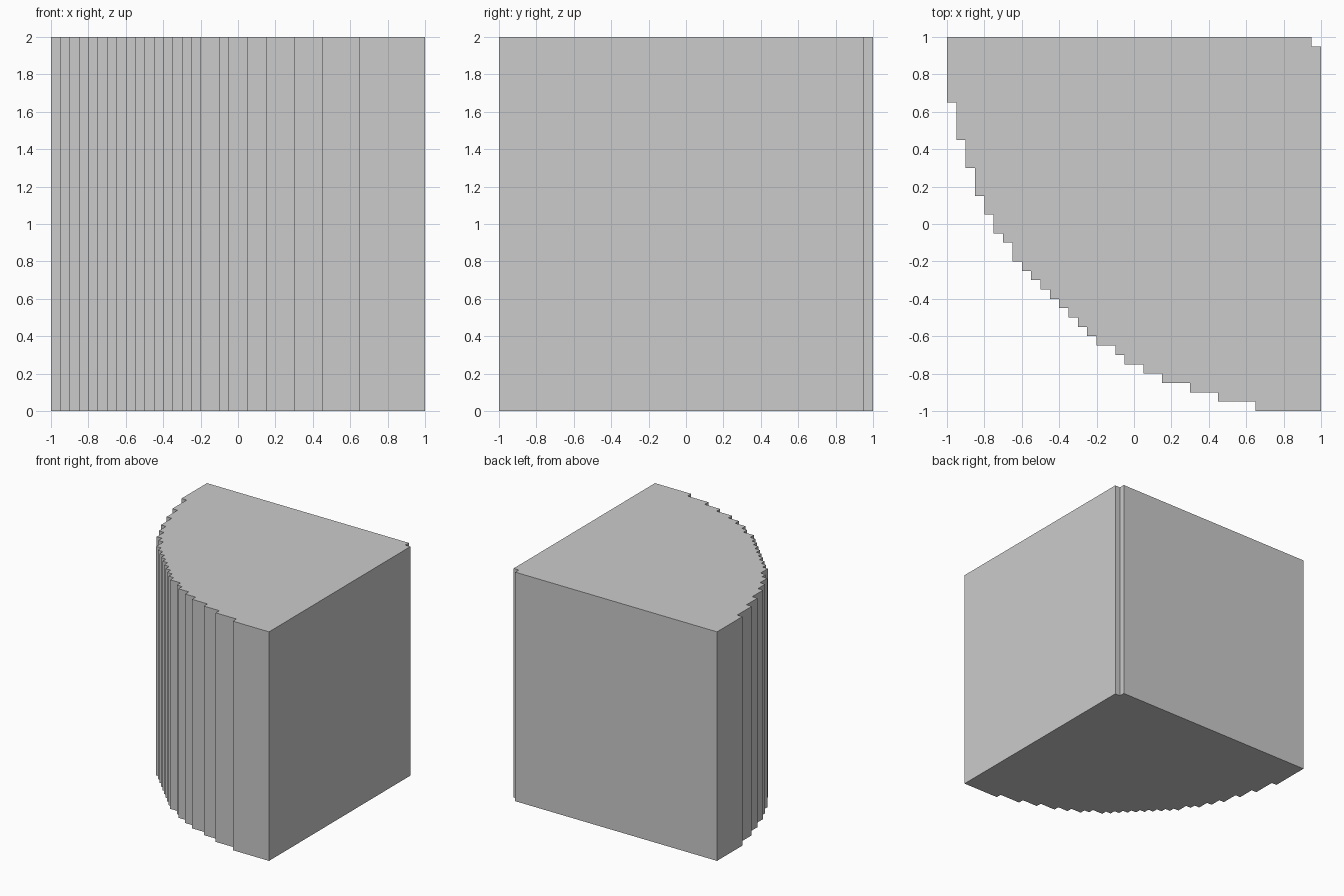
import bpy, bmesh, math

if "Cube" in bpy.data.objects:
    bpy.data.objects.remove(bpy.data.objects["Cube"])

CELL = 0.05      # grid step of the stair-stepped outline
COUNT = 40       # cells per side
RADIUS = 39.5    # quarter-circle radius in cells, centred on the back right corner
HEIGHT = 2.0

# Back right corner with its one-cell notch, then the straight back edge
outline = [(0, 1), (1, 1), (1, 0), (COUNT, 0)]

# Stepped quarter circle, column by column from the left to the right
previous = 0
for i in range(COUNT - 1, -1, -1):
    depth = math.floor(math.sqrt(RADIUS ** 2 - i ** 2)) + 1
    if depth != previous:
        if previous:
            outline.append((i + 1, previous))
        outline.append((i + 1, depth))
        previous = depth
outline.append((0, previous))

# Extrude the outline upwards
bm = bmesh.new()
base = bm.faces.new([bm.verts.new((1 - i * CELL, 1 - j * CELL, 0)) for i, j in outline])
result = bmesh.ops.extrude_face_region(bm, geom=[base], use_keep_orig=True)
top_verts = [g for g in result["geom"] if isinstance(g, bmesh.types.BMVert)]
bmesh.ops.translate(bm, vec=(0, 0, HEIGHT), verts=top_verts)
bmesh.ops.recalc_face_normals(bm, faces=bm.faces)

mesh = bpy.data.meshes.new("stepped_quarter_cylinder")
bm.to_mesh(mesh)
bm.free()
block = bpy.data.objects.new("stepped_quarter_cylinder", mesh)
bpy.context.collection.objects.link(block)
